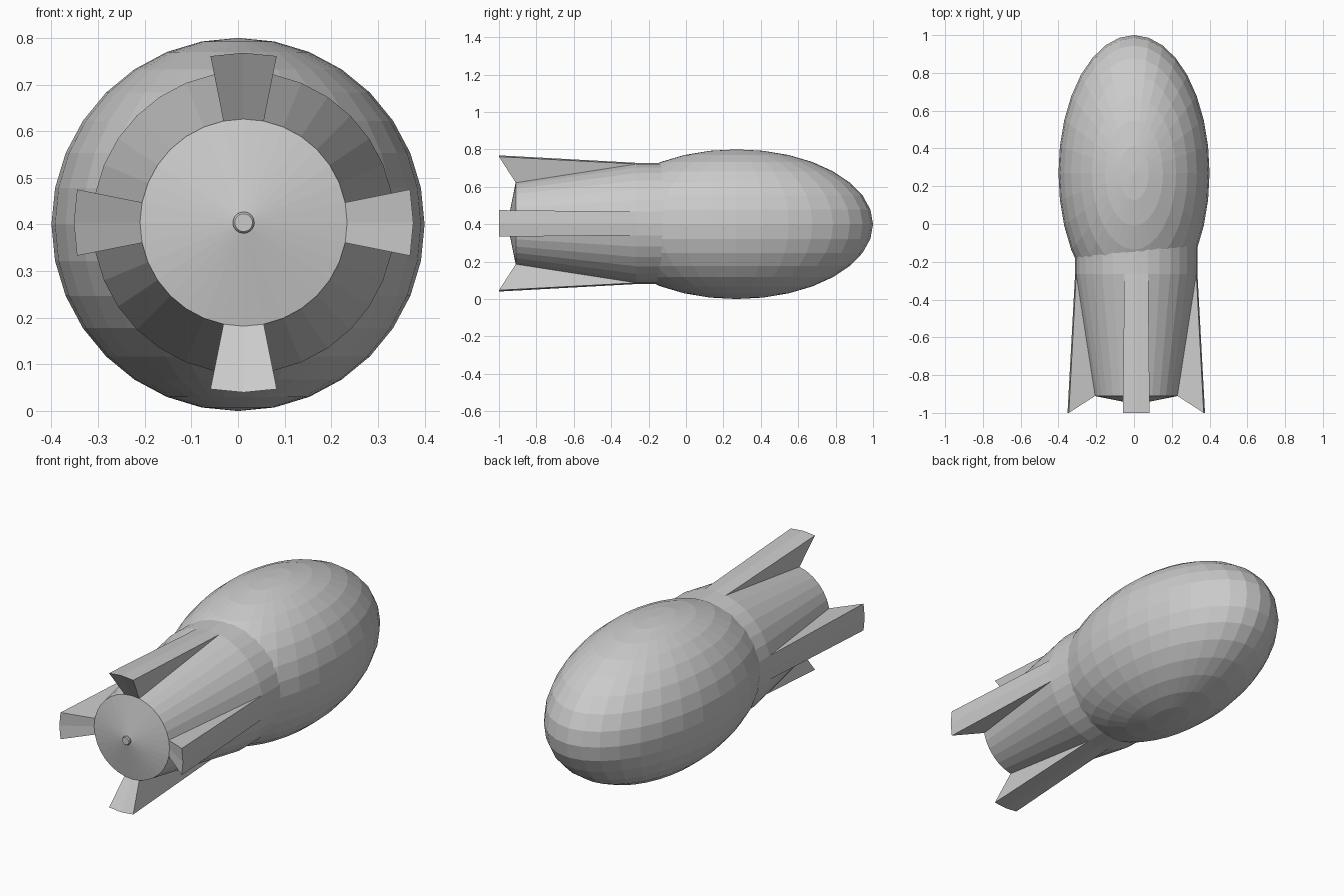
import bpy, bmesh, math
from mathutils import Matrix, Vector

cube = bpy.data.objects.get("Cube")
if cube:
    bpy.data.objects.remove(cube, do_unlink=True)

GREY = (0.6, 0.6, 0.6, 1)
mat = bpy.data.materials.new("plain_grey")
mat.use_nodes = True
mat.diffuse_color = GREY
mat.node_tree.nodes["Principled BSDF"].inputs["Base Color"].default_value = GREY

SIDES = 32
AXIS = Vector((0.012, 0, 0.404))   # tail centre line


def finish(name, bm, location):
    bmesh.ops.remove_doubles(bm, verts=bm.verts, dist=1e-5)
    bmesh.ops.recalc_face_normals(bm, faces=bm.faces)
    mesh = bpy.data.meshes.new(name)
    bm.to_mesh(mesh)
    bm.free()
    mesh.materials.append(mat)
    obj = bpy.data.objects.new(name, mesh)
    obj.location = location
    bpy.context.collection.objects.link(obj)
    return obj


def polar(radius, y, angle):
    return Vector((radius * math.cos(angle), y, radius * math.sin(angle)))


def lathe(name, profile):
    """Spin (radius, y) points around the tail axis."""
    bm = bmesh.new()
    rings = [[bm.verts.new(polar(r, y, math.tau * i / SIDES)) for i in range(SIDES)]
             for r, y in profile]
    for a, b in zip(rings, rings[1:]):
        for i in range(SIDES):
            j = (i + 1) % SIDES
            bm.faces.new((a[i], a[j], b[j], b[i]))
    bm.faces.new(rings[0])
    bm.faces.new(rings[-1])
    return finish(name, bm, AXIS)


# Egg-shaped body, poles pointing up and down
bm = bmesh.new()
bmesh.ops.create_uvsphere(bm, u_segments=SIDES, v_segments=16, radius=1,
                          matrix=Matrix.Diagonal((0.4, 0.73, 0.4, 1)))
finish("body", bm, (0, 0.27, 0.4))

# Collar and tapered tail with a shallow conical end
COLLAR, RIM = (0.324, -0.265), (0.222, -0.91)
lathe("tail", [(0.324, -0.06), COLLAR, RIM, (0.023, -0.95)])
lathe("tail_knob", [(0.023, -0.94), (0.023, -0.957), (0.019, -0.962)])

# Four flared fins, each two tail facets wide
FIN_TIP = (0.364, -1.0)
STEP = math.tau / SIDES
for k, side in enumerate(("left", "top", "right", "bottom")):
    bm = bmesh.new()
    ribs = [[bm.verts.new(polar(*p, k * math.pi / 2 + s * STEP))
             for p in (COLLAR, FIN_TIP, RIM)] for s in (-1, 0, 1)]
    for a, b in zip(ribs, ribs[1:]):
        bm.faces.new((a[0], b[0], b[1], a[1]))   # outer skin
        bm.faces.new((a[1], b[1], b[2], a[2]))   # slanted rear
    bm.faces.new(ribs[0])
    bm.faces.new(ribs[-1])
    finish(f"{side}_fin", bm, AXIS)
